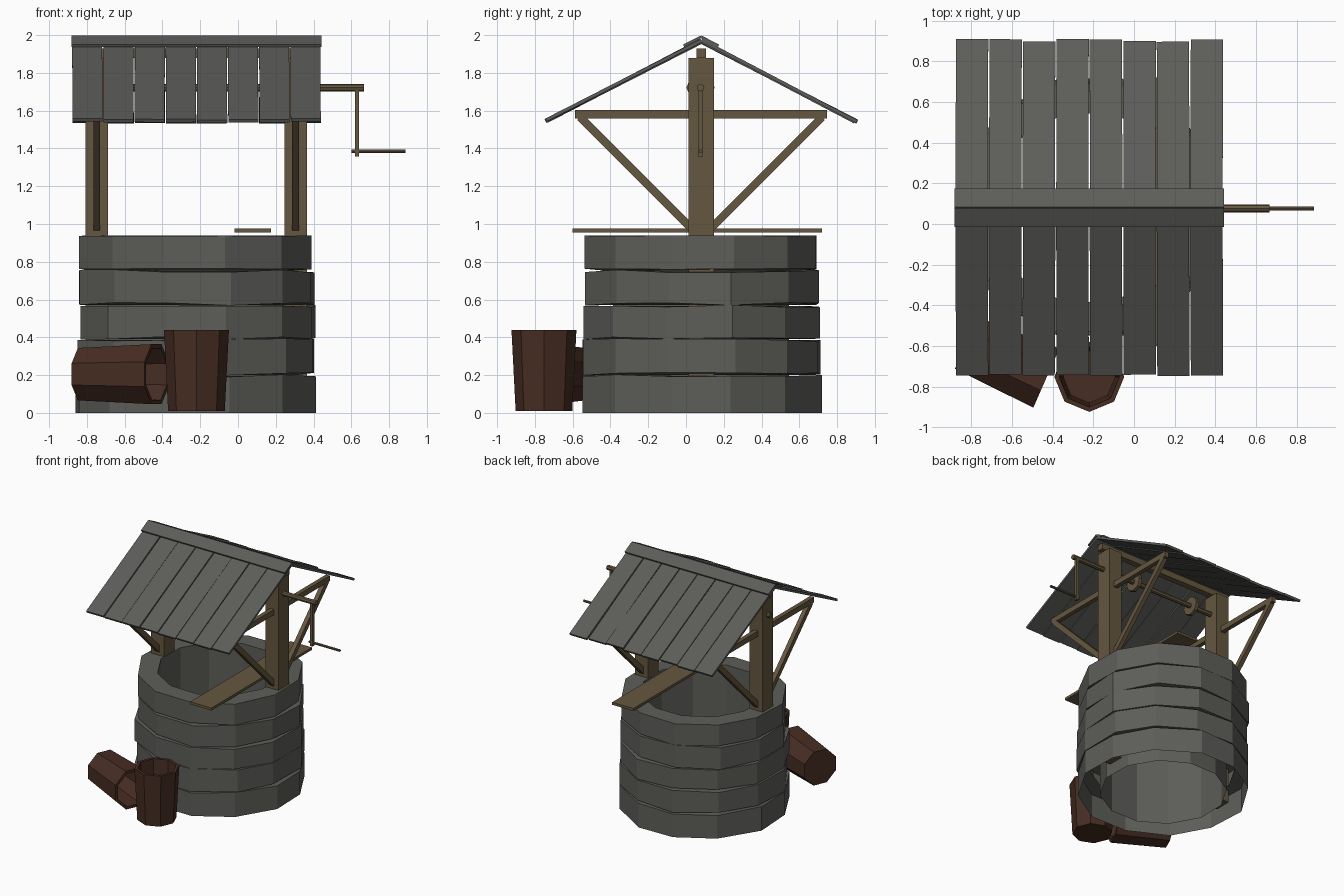
import bpy, bmesh, math, random
from mathutils import Matrix, Vector

if "Cube" in bpy.data.objects:
    bpy.data.objects.remove(bpy.data.objects["Cube"])

random.seed(4)
CX, CY = -0.22, 0.08          # well centre


def material(name, rgb):
    m = bpy.data.materials.new(name)
    m.diffuse_color = (*rgb, 1)
    m.use_nodes = True
    m.node_tree.nodes["Principled BSDF"].inputs["Base Color"].default_value = m.diffuse_color
    return m


STONE = material("grey stone", (0.110, 0.110, 0.100))
ROOF = material("grey roof boards", (0.108, 0.110, 0.102))
WOOD = material("brown timber", (0.130, 0.095, 0.050))
BUCKET = material("dark red brown wood", (0.062, 0.026, 0.016))


def finish(bm, name, mat):
    me = bpy.data.meshes.new(name)
    bm.to_mesh(me)
    bm.free()
    me.materials.append(mat)
    ob = bpy.data.objects.new(name, me)
    bpy.context.collection.objects.link(ob)
    return ob


def box(name, centre, size, mat=WOOD, rx=0.0, rz=0.0):
    bm = bmesh.new()
    m = (Matrix.Translation(centre) @ Matrix.Rotation(rx, 4, 'X')
         @ Matrix.Rotation(rz, 4, 'Z') @ Matrix.Diagonal((*size, 1)))
    bmesh.ops.create_cube(bm, size=1, matrix=m)
    return finish(bm, name, mat)


def rod(name, x0, x1, y, z, r, mat=WOOD, sides=8):
    bm = bmesh.new()
    m = Matrix.Translation(((x0 + x1) / 2, y, z)) @ Matrix.Rotation(math.pi / 2, 4, 'Y')
    bmesh.ops.create_cone(bm, cap_ends=True, segments=sides, radius1=r, radius2=r,
                          depth=x1 - x0, matrix=m)
    return finish(bm, name, mat)


def lathe(name, profile, sides, mat, matrix, turn=0.0, jr=0.0, jz=0.0):
    """Spin a (radius, z) profile; jitter is applied to points with radius > 0.6."""
    bm = bmesh.new()
    cols = []
    for i in range(sides):
        a = turn + 2 * math.pi * i / sides + random.uniform(-jr, jr) * 3
        dr = random.uniform(-jr, jr)
        col = []
        for r, z in profile:
            rr = r + dr if r > 0.6 else r
            zz = z + random.uniform(-jz, jz) if r > 0.6 and z > 0 else z
            col.append(bm.verts.new((rr * math.cos(a), rr * math.sin(a), zz)))
        cols.append(col)
    for i in range(sides):
        p, q = cols[i], cols[(i + 1) % sides]
        for j in range(len(profile) - 1):
            bm.faces.new((p[j], q[j], q[j + 1], p[j + 1]))
    bmesh.ops.remove_doubles(bm, verts=bm.verts, dist=1e-5)
    bm.transform(matrix)
    return finish(bm, name, mat)


# Stone courses; the top one also carries the rim and the inner shaft
levels = [0, 0.20, 0.39, 0.57, 0.755, 0.94]
radii = [0.652, 0.646, 0.644, 0.638, 0.632]
for k in range(5):
    z0, z1, r = levels[k], levels[k + 1], radii[k]
    prof = [(0.55, z0), (r, z0 + 0.006), (r, z1 - 0.004), (0.55, z1 - 0.004)]
    if k == 0:
        prof = [(r, 0)] + prof[2:]
    if k == 4:
        prof = prof[:2] + [(r, 0.938), (0.48, 0.938), (0.48, 0)]
    lathe(f"stone_course_{k + 1}", prof, 12, STONE, Matrix.Translation((CX, CY, 0)),
          math.radians(15), 0.01, 0.003 if k == 4 else 0.008)

# Posts with cross arms and diagonal braces
for side, x in (("left", -0.748), ("right", 0.305)):
    box(f"{side}_post", (x, CY, 0.99), (0.12, 0.135, 1.78))
    box(f"{side}_cross_arm", (x, CY, 1.58), (0.036, 1.335, 0.045))
    for s, tag in ((-1, "front"), (1, "back")):
        a, b = Vector((x, CY + s * 0.64, 1.565)), Vector((x, CY + s * 0.055, 0.98))
        box(f"{side}_{tag}_brace", (a + b) / 2, (0.036, (a - b).length, 0.042),
            rx=math.atan2(a.z - b.z, a.y - b.y))
box("ridge_beam", (CX, CY, 1.905), (1.24, 0.05, 0.05))

# Roof boards and ridge cap
pitch = math.atan(0.515)
w = 1.32 / 8
for s, tag in ((-1, "front"), (1, "back")):
    for i in range(8):
        x = -0.88 + w * (i + 0.5)
        length = 0.92 + random.uniform(-0.005, 0.012)
        d = Vector((0, s * math.cos(pitch), -math.sin(pitch)))
        c = Vector((x, CY, 1.969 + random.uniform(-0.006, 0.003))) + d * length / 2
        box(f"{tag}_roof_board_{i + 1}", c, (w - 0.006, length, 0.018), ROOF,
            -s * (pitch + random.uniform(-0.008, 0.008)), random.uniform(-0.004, 0.004))
    c = Vector((CX, CY, 1.991)) + d * 0.052
    box(f"{tag}_ridge_cap", c, (1.324, 0.104, 0.014), ROOF, -s * pitch)

# Winding axle, spool discs and crank
rod("axle", -0.835, 0.667, 0.077, 1.722, 0.02)
for i, x in enumerate((-0.5, 0.06)):
    rod(f"spool_disc_{i + 1}", x - 0.014, x + 0.014, 0.077, 1.722, 0.075)
box("crank_arm", (0.63, 0.077, 1.54), (0.02, 0.028, 0.365))
rod("crank_handle", 0.602, 0.886, 0.077, 1.385, 0.01)

# Loose board across the rim
box("rim_board", (0.078, 0.06, 0.966), (0.195, 1.32, 0.021))

# Two open buckets, one standing and one lying
prof = [(0, 0), (0.15, 0), (0.172, 0.43), (0.148, 0.43), (0.128, 0.03), (0, 0.03)]
lathe("standing_bucket", prof, 8, BUCKET, Matrix.Translation((-0.22, -0.752, 0.01)))
axis = Vector((0.91, -0.40, 0.0)).normalized()
lie = (Matrix.Translation((-0.825, -0.585, 0.205))
       @ axis.to_track_quat('Z', 'Y').to_matrix().to_4x4())
lathe("lying_bucket", prof, 8, BUCKET, lie, math.radians(22.5))
